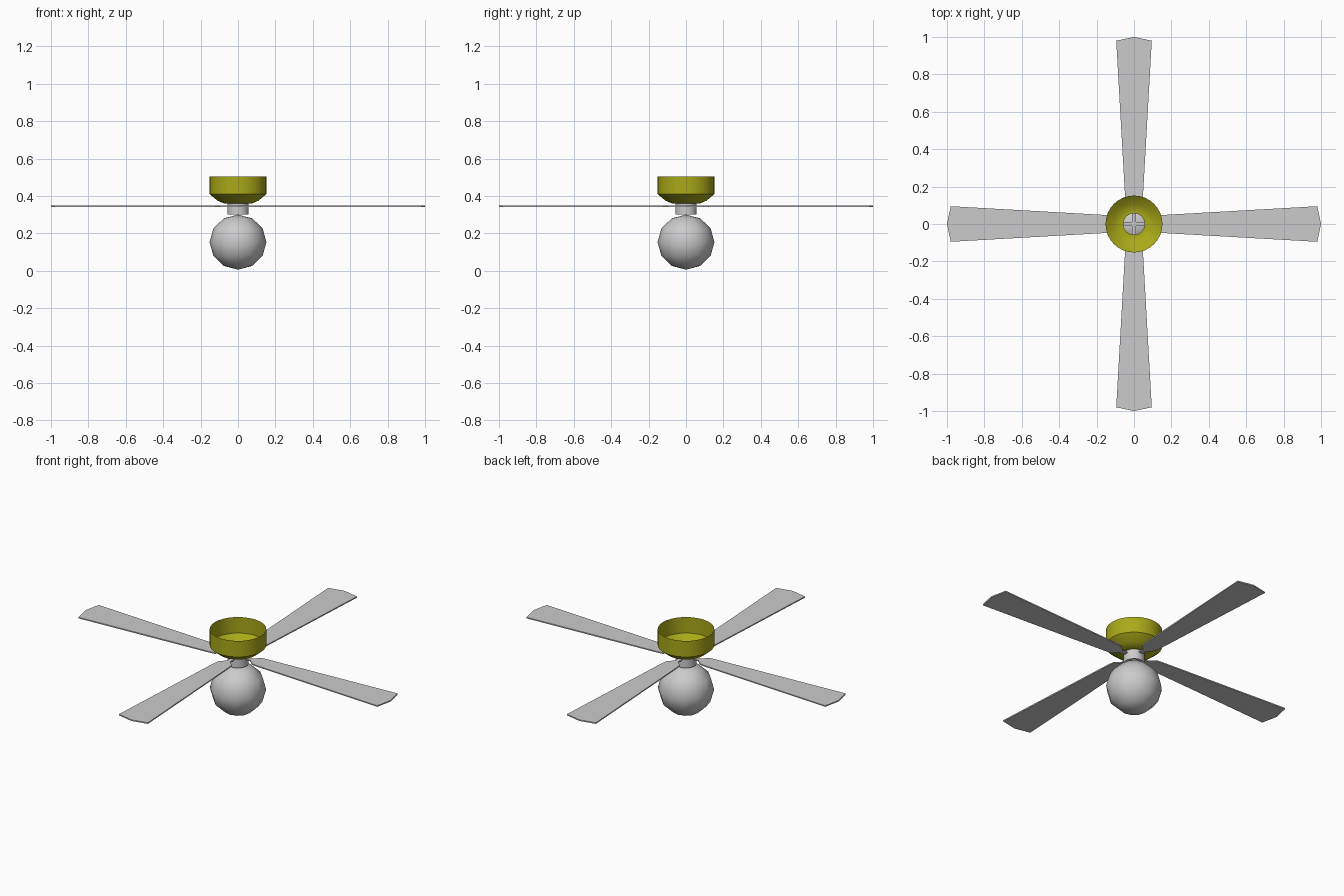
import bpy, bmesh, math

if "Cube" in bpy.data.objects:
    bpy.data.objects.remove(bpy.data.objects["Cube"])

def lathe(name, profile, sides, rot=0.0):
    """Revolve an (r, z) profile about the z axis; r = 0 makes a pole."""
    bm = bmesh.new()
    rings = []
    for r, z in profile:
        n = 1 if r == 0 else sides
        rings.append([bm.verts.new((r * math.cos(rot + 2 * math.pi * i / sides),
                                    r * math.sin(rot + 2 * math.pi * i / sides), z)) for i in range(n)])
    for a, b in zip(rings, rings[1:]):
        for i in range(sides):
            j = (i + 1) % sides
            quad = [a[i % len(a)], a[j % len(a)], b[j % len(b)], b[i % len(b)]]
            bm.faces.new(list(dict.fromkeys(quad)))
    return finish(name, bm)

def finish(name, bm, smooth=True):
    bmesh.ops.recalc_face_normals(bm, faces=bm.faces)
    me = bpy.data.meshes.new(name)
    bm.to_mesh(me)
    bm.free()
    ob = bpy.data.objects.new(name, me)
    bpy.context.collection.objects.link(ob)
    if smooth:
        bpy.ops.object.select_all(action='DESELECT')
        ob.select_set(True)
        bpy.context.view_layer.objects.active = ob
        bpy.ops.object.shade_smooth_by_angle(angle=math.radians(40))
    return ob

# Motor housing: an open bowl against the ceiling
housing = lathe("motor_housing", [(0.152, 0.505), (0.152, 0.41), (0.11, 0.375), (0.075, 0.36), (0.057, 0.36)], 32)
mat = bpy.data.materials.new("yellow_housing")
mat.diffuse_color = (0.40, 0.40, 0.01, 1)
mat.use_nodes = True
mat.node_tree.nodes["Principled BSDF"].inputs["Base Color"].default_value = mat.diffuse_color
housing.data.materials.append(mat)

# Neck collar
lathe("neck", [(0.057, 0.36), (0.057, 0.30)], 24)

# Low-poly glass globe
R, CZ, N = 0.152, 0.153, 6
globe = [(R * math.sin(math.pi * k / N) if 0 < k < N else 0, CZ - 0.147 * math.cos(math.pi * k / N))
         for k in range(N + 1)]
g = lathe("light_globe", globe, 12)
g.data.shade_smooth()

# Four blades with narrow mounting arms
half = [(0.0, 0.012), (0.09, 0.012), (0.12, 0.043), (0.15, 0.048), (0.98, 0.095)]
outline = half + [(1.0, 0.0)] + [(x, -y) for x, y in reversed(half)]
for k in range(4):
    bm = bmesh.new()
    face = bm.faces.new([bm.verts.new((x, y, 0.342)) for x, y in outline])
    ext = bmesh.ops.extrude_face_region(bm, geom=[face])
    bmesh.ops.translate(bm, vec=(0, 0, 0.007), verts=[v for v in ext["geom"] if isinstance(v, bmesh.types.BMVert)])
    blade = finish("blade_%d" % (k + 1), bm, smooth=False)
    blade.rotation_euler.z = k * math.pi / 2
